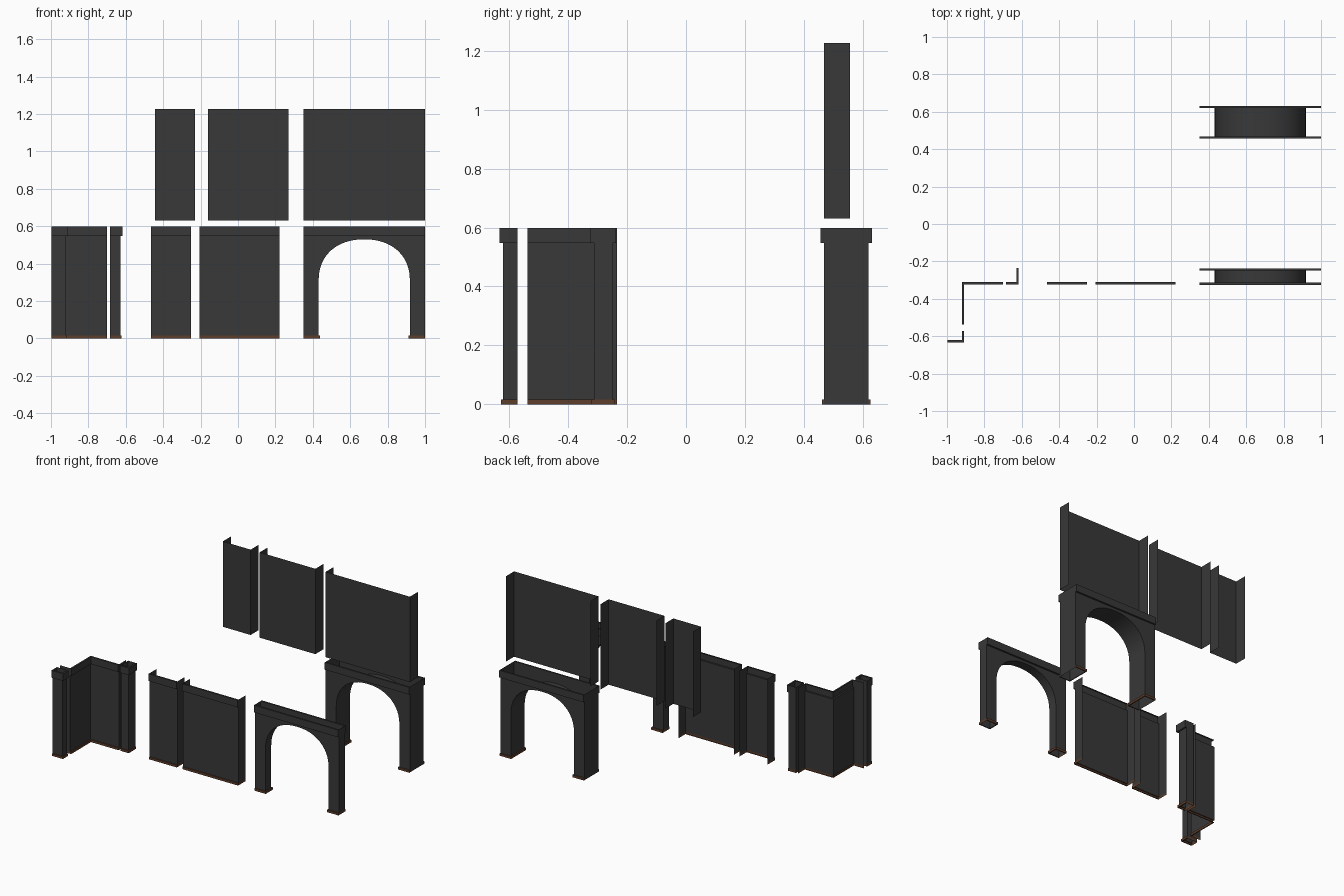
import bpy, bmesh, math
from mathutils import Vector

if "Cube" in bpy.data.objects:
    bpy.data.objects.remove(bpy.data.objects["Cube"])

def material(name, col):
    m = bpy.data.materials.new(name)
    m.diffuse_color = (*col, 1)
    m.use_nodes = True
    m.node_tree.nodes["Principled BSDF"].inputs["Base Color"].default_value = m.diffuse_color
    return m

GREY = material("charcoal_wall", (0.04, 0.04, 0.041))
BROWN = material("brown_skirting", (0.11, 0.047, 0.023))

H, ZB, ZT = 0.598, 0.016, 0.548      # wall height, skirting top, cornice bottom
B, T = 0.007, 0.012                  # skirting and cornice projection
BASE = [(0, 0), (B, 0), (B, ZB), (0, ZB)]
CORNICE = [(0, ZT), (T, ZT), (T, H), (0, H)]
WALL = BASE + CORNICE
FLAT = [(0, 0), (0, ZB), (0, H)]

def sweep(bm, path, profile, skirting=True):
    """Sweep an (offset, z) profile along a plan path; offset goes to the right."""
    pts = [Vector(p) for p in path]
    dirs = [(b - a).normalized() for a, b in zip(pts, pts[1:])]
    nrm = [Vector((d.y, -d.x)) for d in dirs]
    cols = []
    for i, p in enumerate(pts):
        n1, n2 = nrm[max(i - 1, 0)], nrm[min(i, len(nrm) - 1)]
        n = (n1 + n2) / (1 + n1.dot(n2))
        cols.append([bm.verts.new((p.x + n.x * o, p.y + n.y * o, z)) for o, z in profile])
    faces = []
    for a, b in zip(cols, cols[1:]):
        for j in range(len(profile) - 1):
            faces.append(bm.faces.new((a[j], b[j], b[j + 1], a[j + 1])))
    # small end caps on the projecting mouldings
    if profile is not FLAT and len(profile) % 4 == 0:
        for k in range(0, len(profile), 4):
            faces.append(bm.faces.new(cols[0][k:k + 4]))
            faces.append(bm.faces.new(cols[-1][k:k + 4][::-1]))
    for f in faces:
        if skirting and max(v.co.z for v in f.verts) < ZB + 0.001:
            f.material_index = 1

def finish(bm, name, smooth=False):
    me = bpy.data.meshes.new(name)
    bmesh.ops.remove_doubles(bm, verts=bm.verts, dist=0.0001)
    bm.to_mesh(me)
    bm.free()
    me.materials.append(GREY)
    me.materials.append(BROWN)
    ob = bpy.data.objects.new(name, me)
    bpy.context.collection.objects.link(ob)
    if smooth:
        bpy.ops.object.select_all(action='DESELECT')
        ob.select_set(True)
        bpy.context.view_layer.objects.active = ob
        bpy.ops.object.shade_smooth_by_angle(angle=math.radians(30))

def moulded(name, face, *flanges):
    bm = bmesh.new()
    sweep(bm, face, WALL)
    for f in flanges:
        sweep(bm, f, FLAT)
    finish(bm, name)

YF, YB = -0.311, -0.235              # lower wall face and back edge

# Upper plain panels with side flanges, open at the back
for name, x0, x1 in (("upper_panel_narrow", -0.445, -0.23),
                     ("upper_panel_medium", -0.16, 0.27),
                     ("upper_panel_wide", 0.35, 1.0)):
    bm = bmesh.new()
    sweep(bm, [(x0, 0.556), (x0, 0.468), (x1, 0.468), (x1, 0.556)],
          [(0, 0.63), (0, 1.226)], False)
    finish(bm, name)

# Lower panels with skirting and cornice
for name, x0, x1 in (("lower_panel_narrow", -0.465, -0.25),
                     ("lower_panel_medium", -0.207, 0.223)):
    moulded(name, [(x0, YF), (x1, YF)],
            [(x0, YB), (x0, YF)], [(x1, YF), (x1, YB)])

# Inner corner wall
XC, XL = -0.92, -0.998
moulded("inner_corner_wall", [(XC, -0.538), (XC, YF), (-0.70, YF)],
        [(-0.70, YF), (-0.70, YB)], [(XL, -0.538), (XC, -0.538)])

# Outer corner posts, hollow
moulded("outer_corner_post_right", [(-0.684, YF), (-0.629, YF), (-0.629, YB)],
        [(-0.629, YB), (-0.684, YB), (-0.684, YF)])
moulded("outer_corner_post_left", [(XL, -0.621), (XC, -0.621), (XC, -0.572)],
        [(XC, -0.572), (XL, -0.572), (XL, -0.621)])

# Arches: two pierced plates, curved soffit, closed ends, open top
def arch(name, y0, y1, brown_ends):
    x0, x1, cx, half = 0.35, 1.0, 0.675, 0.244
    spring, rise, n, seg = 0.31, 0.22, 2.2, 24
    a, b = cx - half, cx + half
    curve = [(a, 0)]
    for i in range(seg + 1):
        t = math.pi * (1 - i / seg)
        c, s = math.cos(t), max(math.sin(t), 0)
        curve.append((cx + half * math.copysign(abs(c) ** (2 / n), c),
                      spring + rise * s ** (2 / n)))
    curve.append((b, 0))
    bm = bmesh.new()

    def face(*co):
        bm.faces.new([bm.verts.new(c) for c in co])

    for y, flip in ((y0, 1), (y1, -1)):
        polys = [[(x0, 0), (a, 0), (a, H), (x0, H)], [(b, 0), (x1, 0), (x1, H), (b, H)]]
        polys += [[p, q, (q[0], H), (p[0], H)] for p, q in zip(curve[1:-2], curve[2:-1])]
        for poly in polys:
            face(*[(x, y, z) for x, z in poly[::flip]])
    for (px, pz), (qx, qz) in zip(curve, curve[1:]):
        face((px, y0, pz), (px, y1, pz), (qx, y1, qz), (qx, y0, qz))
    # ends, cornices and leg skirtings
    sweep(bm, [(x1, y0), (x1, y1)], FLAT, brown_ends)
    sweep(bm, [(x0, y1), (x0, y0)], FLAT, brown_ends)
    sweep(bm, [(x0, y0), (x1, y0)], CORNICE)
    sweep(bm, [(x1, y1), (x0, y1)], CORNICE)
    sweep(bm, [(x0, y0), (a, y0), (a, y1), (x0, y1)], BASE)
    sweep(bm, [(x1, y1), (b, y1), (b, y0), (x1, y0)], BASE)
    finish(bm, name, True)

arch("thin_arch", -0.313, -0.249, True)
arch("thick_arch", 0.468, 0.62, False)
